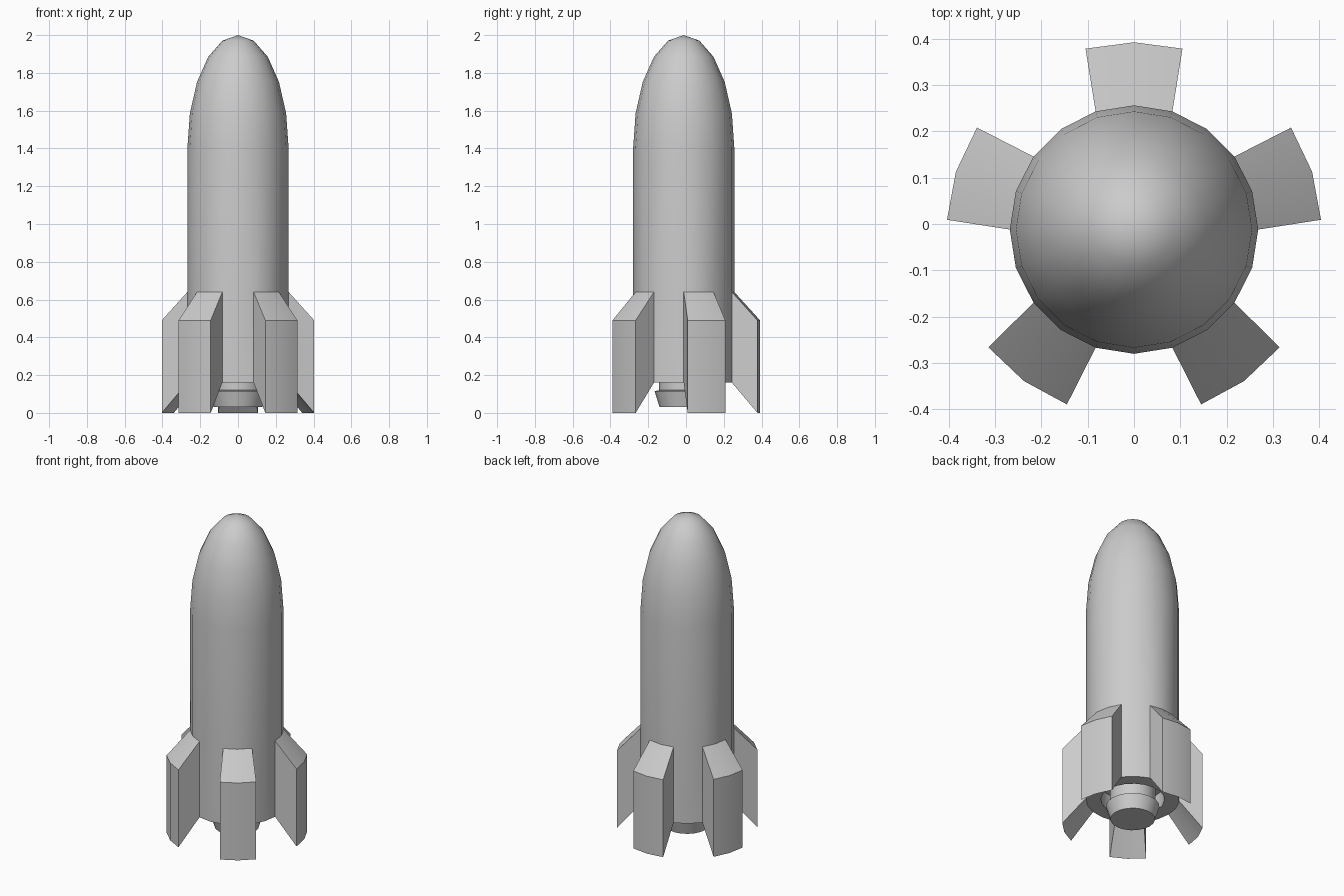
import bpy, bmesh
from math import sin, cos, radians

if "Cube" in bpy.data.objects:
    bpy.data.objects.remove(bpy.data.objects["Cube"])

SIDES = 20
CY = -0.012          # body axis offset
R = 0.268            # body radius
FIN_ANGLES = [90 + 72 * i for i in range(5)]
FIN_Z = (0.16, 0.64)


def polar(r, deg, z):
    return (r * cos(radians(deg)), CY + r * sin(radians(deg)), z)


def finish(bm, name):
    mesh = bpy.data.meshes.new(name)
    bm.to_mesh(mesh)
    bm.free()
    obj = bpy.data.objects.new(name, mesh)
    bpy.context.collection.objects.link(obj)
    bpy.ops.object.select_all(action='DESELECT')
    obj.select_set(True)
    bpy.context.view_layer.objects.active = obj
    bpy.ops.object.shade_smooth_by_angle(angle=radians(30))
    return obj


def lathe(profile, skip=lambda side, z0, z1: False):
    """Revolve (radius, z) points; profile runs so that faces point outward."""
    bm = bmesh.new()
    rings = []
    for r, z in profile:
        if r < 1e-5:
            rings.append([bm.verts.new(polar(0, 0, z))] * SIDES)
        else:
            rings.append([bm.verts.new(polar(r, 360 * i / SIDES, z)) for i in range(SIDES)])
    for (a, b), (p, q) in zip(zip(rings, rings[1:]), zip(profile, profile[1:])):
        for i in range(SIDES):
            if skip(i, p[1], q[1]):
                continue
            j = (i + 1) % SIDES
            bm.faces.new(list(dict.fromkeys((a[i], a[j], b[j], b[i]))))
    return bm


def behind_fin(side, z0, z1):
    mid = (side + 0.5) * 360 / SIDES
    return (z0, z1) == FIN_Z and any(
        abs((mid - f + 180) % 360 - 180) < 18 for f in FIN_ANGLES)


# Body: recessed base, straight hull, half-ellipsoid nose
nose = [(R * cos(radians(18 * k)), 1.4 + 0.6 * sin(radians(18 * k))) for k in range(6)]
hull = [(0, 0.26), (0.183, 0.26), (0.183, 0.16), (R, FIN_Z[0]), (R, FIN_Z[1])]
finish(lathe(hull + nose, behind_fin), "body")

# Engine nozzle: flared collar below a neck
finish(lathe([(0, 0.03), (0.128, 0.03), (0.154, 0.115), (0.13, 0.12), (0.13, 0.26)]), "nozzle")

# Five swept fins growing out of pairs of hull faces
# (radius, half angle, z) around each fin section
SECTION = [(R, 18, FIN_Z[0]), (0.404, 15, 0.0), (0.404, 15, 0.49), (R, 18, FIN_Z[1])]
for n, angle in enumerate(FIN_ANGLES):
    bm = bmesh.new()
    cols = [[bm.verts.new(polar(r, angle + s * half, z)) for r, half, z in SECTION]
            for s in (-1, 0, 1)]
    for c, d in zip(cols, cols[1:]):
        for k in range(3):
            bm.faces.new((c[k], d[k], d[k + 1], c[k + 1]))
    bm.faces.new(cols[0])
    bm.faces.new(cols[2][::-1])
    finish(bm, f"fin_{n + 1}")
